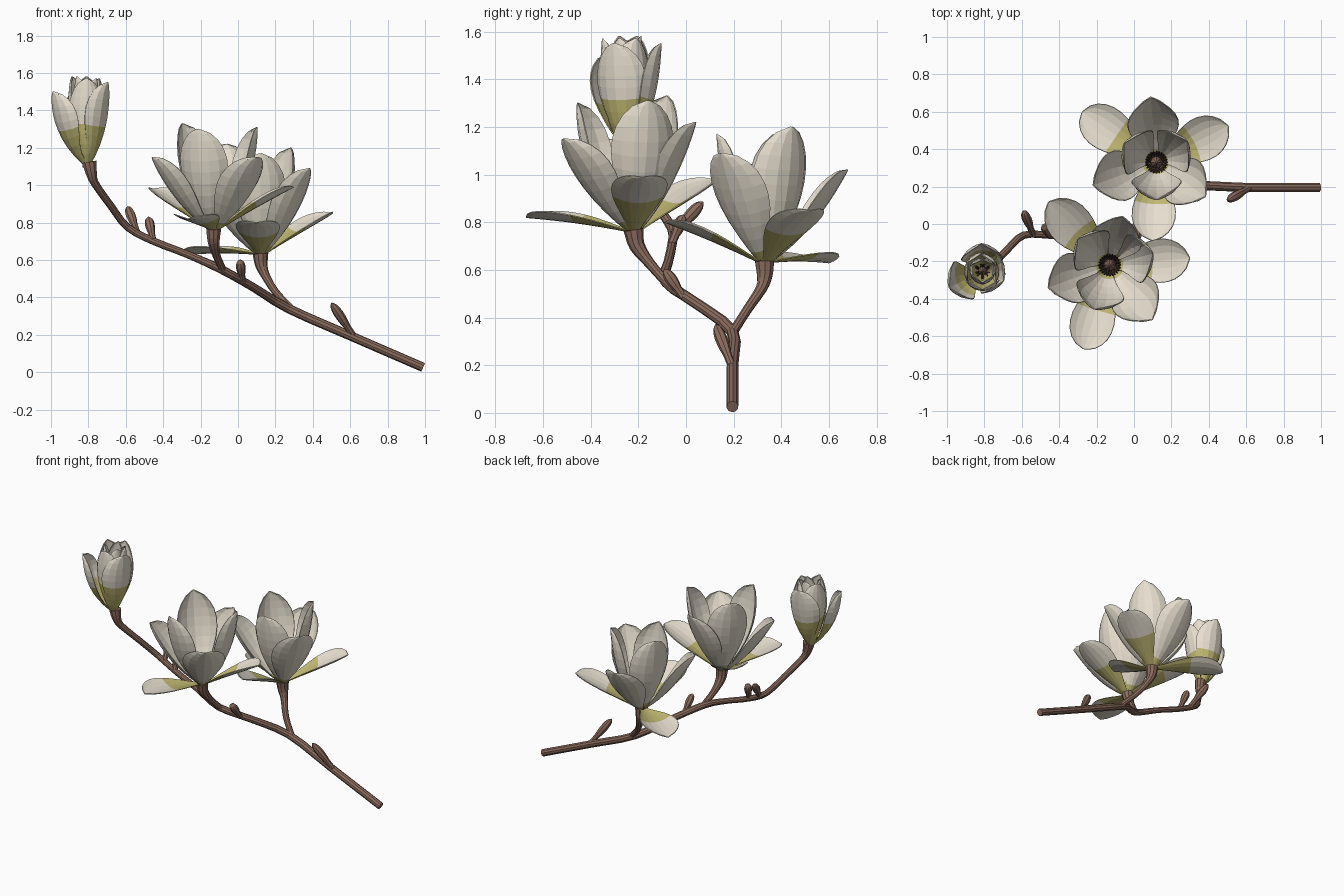
import bpy, bmesh, math
from mathutils import Vector

if "Cube" in bpy.data.objects:
    bpy.data.objects.remove(bpy.data.objects["Cube"])


def material(name, rgb):
    m = bpy.data.materials.new(name)
    m.diffuse_color = (*rgb, 1)
    m.use_nodes = True
    m.node_tree.nodes["Principled BSDF"].inputs["Base Color"].default_value = m.diffuse_color
    return m


CREAM = material("cream petal", (0.80, 0.74, 0.63))
OLIVE = material("yellow green petal base", (0.53, 0.48, 0.17))
BARK = material("brown bark", (0.26, 0.15, 0.11))
DARK = material("dark stamen", (0.07, 0.04, 0.035))


def make_object(name, bm, mats):
    me = bpy.data.meshes.new(name)
    bmesh.ops.recalc_face_normals(bm, faces=bm.faces)
    bm.to_mesh(me)
    bm.free()
    for m in mats:
        me.materials.append(m)
    ob = bpy.data.objects.new(name, me)
    bpy.context.collection.objects.link(ob)
    return ob


def smooth_path(pts, steps):
    """Catmull-Rom through (x, y, z, radius) points."""
    p = [Vector(q) for q in pts]
    p = [2 * p[0] - p[1]] + p + [2 * p[-1] - p[-2]]
    out = []
    for i in range(1, len(p) - 2):
        a, b, c, d = p[i - 1:i + 3]
        for k in range(steps):
            t = k / steps
            out.append(0.5 * (2 * b + (c - a) * t + (2 * a - 5 * b + 4 * c - d) * t * t
                              + (3 * b - a - 3 * c + d) * t ** 3))
    return out + [p[-2]]


def sweep(bm, pts, sides=10, steps=3):
    """Round tube of varying radius along a smooth path."""
    path = smooth_path(pts, steps)
    pos = [q.to_3d() for q in path]
    rings, side = [], None
    for i, q in enumerate(path):
        tan = (pos[min(i + 1, len(pos) - 1)] - pos[max(i - 1, 0)]).normalized()
        if side is None:
            side = tan.orthogonal()
        side = (side - tan * side.dot(tan)).normalized()
        up = tan.cross(side)
        rings.append([bm.verts.new(pos[i] + max(q[3], 0.001) * (
            side * math.cos(2 * math.pi * k / sides) + up * math.sin(2 * math.pi * k / sides)))
            for k in range(sides)])
    for a, b in zip(rings, rings[1:]):
        for k in range(sides):
            j = (k + 1) % sides
            bm.faces.new((a[k], a[j], b[j], b[k]))
    bm.faces.new(rings[0][::-1])
    bm.faces.new(rings[-1])


def petal(bm, base, az, reach, height, width, ctrl, curl, stain, rows=10, cols=6):
    """Cupped petal: quadratic centreline in a radial plane, curved cross-section.
    ctrl is the bend point as fractions of reach and height; stain is the tinted part."""
    a = math.radians(az)
    out, lat, up = Vector((math.cos(a), math.sin(a), 0)), Vector((-math.sin(a), math.cos(a), 0)), Vector((0, 0, 1))
    r0 = 0.022
    cr, cz = ctrl[0] * reach, ctrl[1] * height + ctrl[2]
    grid, ts = [], []
    for i in range(rows + 1):
        t = 1 - (1 - i / rows) ** 1.45
        ts.append(t)
        r = (1 - t) ** 2 * r0 + 2 * t * (1 - t) * cr + t * t * reach
        z = 2 * t * (1 - t) * cz + t * t * height
        dr = 2 * (1 - t) * (cr - r0) + 2 * t * (reach - cr)
        dz = 2 * (1 - t) * cz + 2 * t * (height - cz)
        inward = (up * dr - out * dz).normalized()
        # narrow claw at the base, broad rounded tip
        w = width * (0.15 * (1 - t) + 3.1 * t ** 1.4 * (1 - t) ** 0.6) + 0.004
        row = []
        for j in range(cols + 1):
            b = (2 * j / cols - 1) * curl
            row.append(bm.verts.new(Vector(base) + out * r + up * z
                                    + lat * (w * math.sin(b) / math.sin(curl))
                                    + inward * (w * (1 - math.cos(b)) / math.sin(curl))))
        grid.append(row)
    for i in range(rows):
        for j in range(cols):
            f = bm.faces.new((grid[i][j], grid[i][j + 1], grid[i + 1][j + 1], grid[i + 1][j]))
            f.material_index = 1 if (ts[i] + ts[i + 1]) / 2 < stain else 0


def whorl(name, base, petals, *shape):
    bm = bmesh.new()
    for az, reach, height in petals:
        petal(bm, base, az, reach, height, *shape)
    ob = make_object(name, bm, [CREAM, OLIVE])
    mod = ob.modifiers.new("thickness", 'SOLIDIFY')
    mod.thickness = 0.005
    mod.offset = 0


def flower_centre(name, base, size):
    x, y, z = base
    bm = bmesh.new()
    sweep(bm, [(x, y, z - 0.02, 0.03 * size), (x, y, z + 0.07 * size, 0.034 * size),
               (x, y, z + 0.15 * size, 0.022 * size), (x, y, z + 0.18 * size, 0.004)], 8)
    make_object(name + "_pistil", bm, [BARK])
    bm = bmesh.new()
    for k in range(24):
        a = 2 * math.pi * k / 24
        c, s = math.cos(a) * size, math.sin(a) * size
        h = (0.10 + 0.02 * (k % 2)) * size
        sweep(bm, [(x + 0.028 * c, y + 0.028 * s, z, 0.004),
                   (x + 0.053 * c, y + 0.053 * s, z + h * 0.6, 0.007),
                   (x + 0.06 * c, y + 0.06 * s, z + h, 0.002)], 5, 1)
    make_object(name + "_stamens", bm, [DARK])


# Branch and its side stems, flaring under each flower
stems = {
    "main_branch": [(0.99, 0.195, 0.026, 0.025), (0.6, 0.195, 0.195, 0.025), (0.27, 0.195, 0.34, 0.025),
                    (0.08, 0.05, 0.455, 0.023), (-0.09, -0.085, 0.55, 0.023), (-0.27, -0.075, 0.63, 0.02),
                    (-0.45, -0.06, 0.70, 0.02), (-0.59, -0.06, 0.775, 0.02), (-0.68, -0.14, 0.89, 0.02),
                    (-0.765, -0.23, 1.01, 0.022), (-0.785, -0.248, 1.07, 0.032), (-0.795, -0.25, 1.125, 0.04)],
    "back_flower_stem": [(0.29, 0.195, 0.335, 0.02), (0.2, 0.255, 0.43, 0.02), (0.145, 0.315, 0.52, 0.024),
                         (0.125, 0.33, 0.575, 0.034), (0.12, 0.33, 0.635, 0.042)],
    "front_flower_stem": [(-0.08, -0.08, 0.545, 0.02), (-0.115, -0.15, 0.625, 0.022),
                          (-0.13, -0.205, 0.70, 0.033), (-0.13, -0.22, 0.768, 0.042)],
}
for name, pts in stems.items():
    bm = bmesh.new()
    sweep(bm, pts)
    make_object(name, bm, [BARK])

# Small closed leaf buds along the branch
leaf_buds = [((0.62, 0.195, 0.19), (0.50, 0.125, 0.37)), ((0.025, -0.01, 0.485), (0.01, -0.09, 0.60)),
             ((-0.455, -0.06, 0.71), (-0.48, -0.01, 0.83)), ((-0.54, -0.055, 0.75), (-0.59, 0.07, 0.885))]
for n, (a, b) in enumerate(leaf_buds):
    a, b = Vector(a), Vector(b)
    bm = bmesh.new()
    sweep(bm, [(*a.lerp(b, t), r) for t, r in
               ((0, 0.018), (0.3, 0.018), (0.45, 0.023), (0.7, 0.026), (0.9, 0.019), (1, 0.004))], 8, 2)
    make_object("leaf_bud_%d" % (n + 1), bm, [BARK])

# Open flowers: spreading outer petals, cupped middle and inner petals (angle, reach, height)
SPREAD = (0.118, (0.5, 0.45, 0.015), 0.6, 0.5)
MIDDLE = (0.138, (0.6, 0.32, 0.0), 0.9, 0.2)
INNER = (0.135, (0.92, 0.36, 0.0), 1.0, 0.15)
flowers = {
    "back_flower": ((0.12, 0.33, 0.63),
                    [(267, 0.42, 0.17), (27, 0.43, 0.22), (146, 0.48, 0.0)],
                    [(95, 0.35, 0.39), (200, 0.36, 0.42), (325, 0.32, 0.46)],
                    [(270, 0.20, 0.54), (35, 0.20, 0.57), (150, 0.20, 0.56)]),
    "front_flower": ((-0.13, -0.22, 0.76),
                     [(253, 0.47, 0.06), (5, 0.43, 0.23), (134, 0.47, 0.22)],
                     [(75, 0.27, 0.46), (200, 0.35, 0.39), (308, 0.37, 0.39)],
                     [(250, 0.25, 0.54), (15, 0.24, 0.55), (140, 0.22, 0.57)]),
}
for name, (base, outer, middle, inner) in flowers.items():
    whorl(name + "_outer_petals", base, outer, *SPREAD)
    whorl(name + "_middle_petals", base, middle, *MIDDLE)
    whorl(name + "_inner_petals", base, inner, *INNER)
    flower_centre(name, base, 1.0)

# Half-open flower at the branch tip
tip = (-0.81, -0.25, 1.115)
whorl("tip_flower_outer_petals", tip, [(207, 0.20, 0.385), (335, 0.125, 0.435), (92, 0.145, 0.435)],
      0.112, (0.95, 0.36, 0.0), 1.1, 0.5)
whorl("tip_flower_middle_petals", tip, [(30, 0.08, 0.455), (150, 0.09, 0.465), (270, 0.10, 0.455)],
      0.09, (1.3, 0.38, 0.0), 1.1, 0.5)
whorl("tip_flower_inner_petals", tip, [(90, 0.06, 0.465), (210, 0.06, 0.465), (330, 0.06, 0.455)],
      0.065, (1.4, 0.4, 0.0), 1.05, 0.4)
flower_centre("tip_flower", tip, 0.7)
